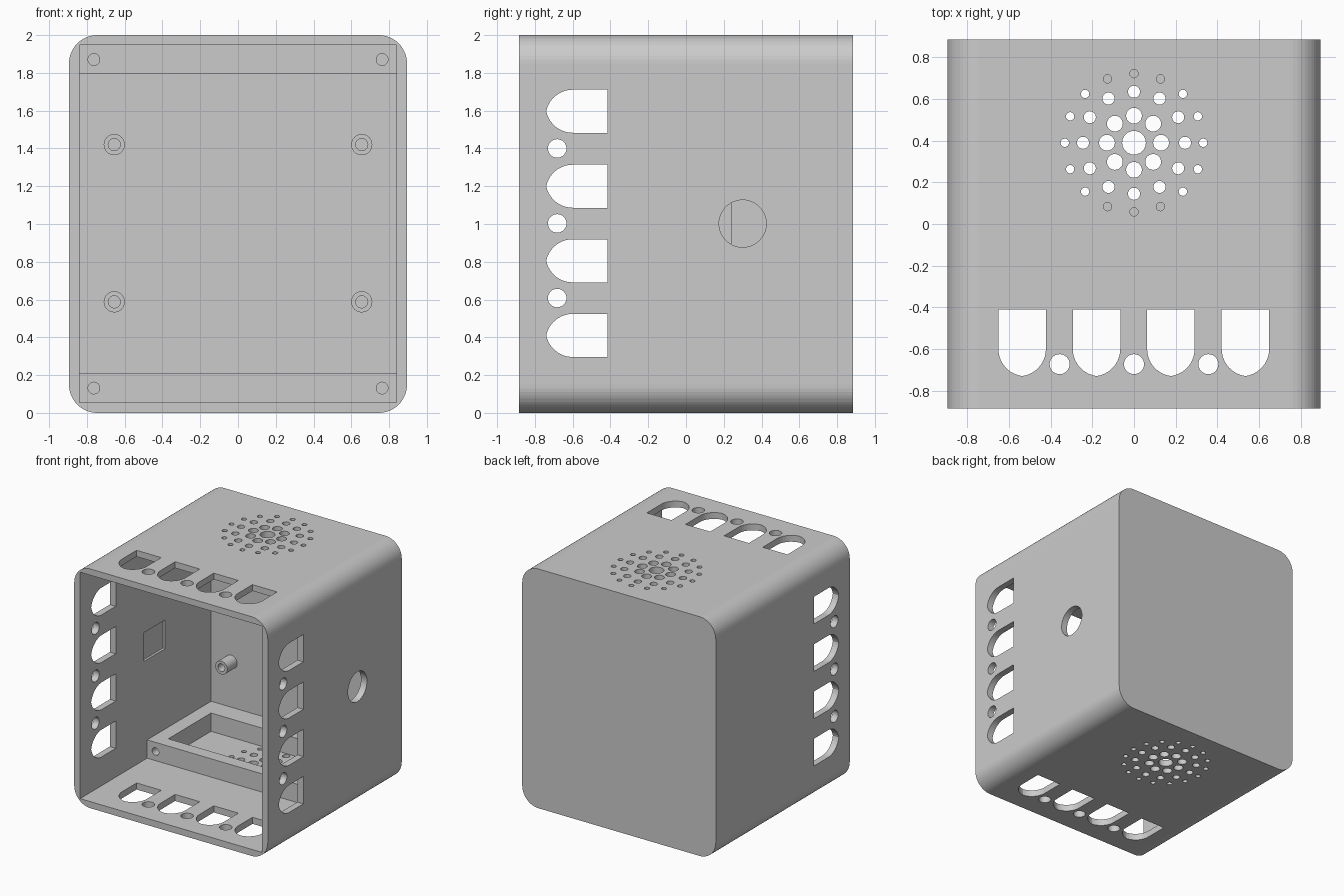
import bpy, bmesh
from math import sin, cos, pi, asin
from mathutils import Vector

if "Cube" in bpy.data.objects:
    bpy.data.objects.remove(bpy.data.objects["Cube"])

W, D, H = 0.895, 0.885, 2.0            # half width, half depth, height
IX, Z0, Z1, YB = 0.84, 0.055, 1.947, 0.845   # inner walls


def to3(axis, u, v, d):
    return Vector({'x': (d, u, v), 'y': (u, d, v), 'z': (u, v, d)}[axis])


def prisms(name, axis, items):
    """One object of several extruded outlines: items = (points, start, end)."""
    bm = bmesh.new()
    for pts, a, b in items:
        face = bm.faces.new([bm.verts.new(to3(axis, u, v, a)) for u, v in pts])
        ext = bmesh.ops.extrude_face_region(bm, geom=[face], use_keep_orig=True)
        new = [g for g in ext['geom'] if isinstance(g, bmesh.types.BMVert)]
        bmesh.ops.translate(bm, verts=new, vec=to3(axis, 0, 0, b - a))
    bmesh.ops.recalc_face_normals(bm, faces=bm.faces)
    me = bpy.data.meshes.new(name)
    bm.to_mesh(me)
    bm.free()
    ob = bpy.data.objects.new(name, me)
    bpy.context.collection.objects.link(ob)
    return ob


def cut(ob, axis, items):
    cutter = prisms("cutter", axis, items)
    cutter.hide_render = True
    mod = ob.modifiers.new("cut", 'BOOLEAN')
    mod.operation, mod.solver, mod.object = 'DIFFERENCE', 'EXACT', cutter
    bpy.context.view_layer.objects.active = ob
    bpy.ops.object.modifier_apply(modifier=mod.name)
    bpy.data.objects.remove(cutter)


def rect(u0, u1, v0, v1):
    return [(u0, v0), (u1, v0), (u1, v1), (u0, v1)]


def circle(u, v, r, n=32):
    return [(u + r * cos(2 * pi * i / n), v + r * sin(2 * pi * i / n)) for i in range(n)]


def rounded(u0, u1, v0, v1, r, n=12):
    pts = []
    for k, (cu, cv) in enumerate(rect(u0 + r, u1 - r, v0 + r, v1 - r)):
        for i in range(n + 1):
            a = pi + k * pi / 2 + i * pi / 2 / n
            pts.append((cu + r * cos(a), cv + r * sin(a)))
    return pts


def arch(c, back, shoulder, tip, w=0.114, n=10):
    """Pointed arch aimed towards -y, as (along, y) pairs."""
    h = shoulder - tip
    r = (w * w + h * h) / (2 * w)
    end = asin(h / r)
    half = [(r * cos(end * i / n) - r + w, shoulder - r * sin(end * i / n)) for i in range(n + 1)]
    side = [(w, back)] + half
    return [(c + s, y) for s, y in side] + [(c - s, y) for s, y in side[-2::-1]]


# Shell: rounded box, hollow, open at the front
shell = prisms("shell", 'y', [(rounded(-W, W, 0, H, 0.15), -D, D)])
cut(shell, 'y', [(rect(-IX, IX, Z0, Z1), -1, YB)])

# Arched vents and round holes through left and right walls
side = [([(y, z) for z, y in arch(c, -0.415, -0.6, -0.74)], -1, 1)
        for c in (0.41, 0.805, 1.2, 1.597)]
side += [(circle(-0.682, z, 0.049), -1, 1) for z in (0.608, 1.003, 1.4)]
cut(shell, 'x', side)

# Button hole in the right wall, shallow recess inside the left wall
cut(shell, 'x', [(circle(0.3, 1.002, 0.125, 48), 0.7, 1),
                 (rect(-0.04, 0.237, 0.88, 1.12), -IX - 0.02, -0.7)])

# Arched vents and round holes through top and bottom walls
ends = [(arch(c, -0.41, -0.6, -0.73), -1, 3) for c in (-0.537, -0.18, 0.177, 0.535)]
ends += [(circle(x, -0.673, 0.048), -1, 3) for x in (-0.357, 0, 0.357)]
# Speaker grilles
for count, ring, r in ((1, 0, 0.057), (8, 0.13, 0.038), (12, 0.245, 0.029), (16, 0.332, 0.02)):
    for i in range(count):
        a = 2 * pi * i / count
        ends.append((circle(ring * cos(a), 0.39 + ring * sin(a), r, 24), -1, 3))
cut(shell, 'z', ends)

# Speaker frames on the floor and under the roof, with screw holes
for name, z in (("bottom", Z0), ("top", Z1 - 0.153)):
    frame = prisms(name + "_speaker_frame", 'z', [(rect(-IX, IX, 0.0, YB), z, z + 0.153)])
    cut(frame, 'z', [(rect(-0.72, 0.72, 0.108, 0.672), z - 0.1, z + 0.3)])
    cut(frame, 'y', [(circle(x, z + 0.0765, 0.031), -0.1, 0.3) for x in (-0.763, 0.763)])

# Screw posts on the back wall
for i, (x, z) in enumerate(rect(-0.655, 0.655, 0.588, 1.42)):
    post = prisms(f"screw_post_{i}", 'y', [(circle(x, z, 0.056), YB - 0.13, YB)])
    cut(post, 'y', [(circle(x, z, 0.032), 0.5, YB - 0.01)])
